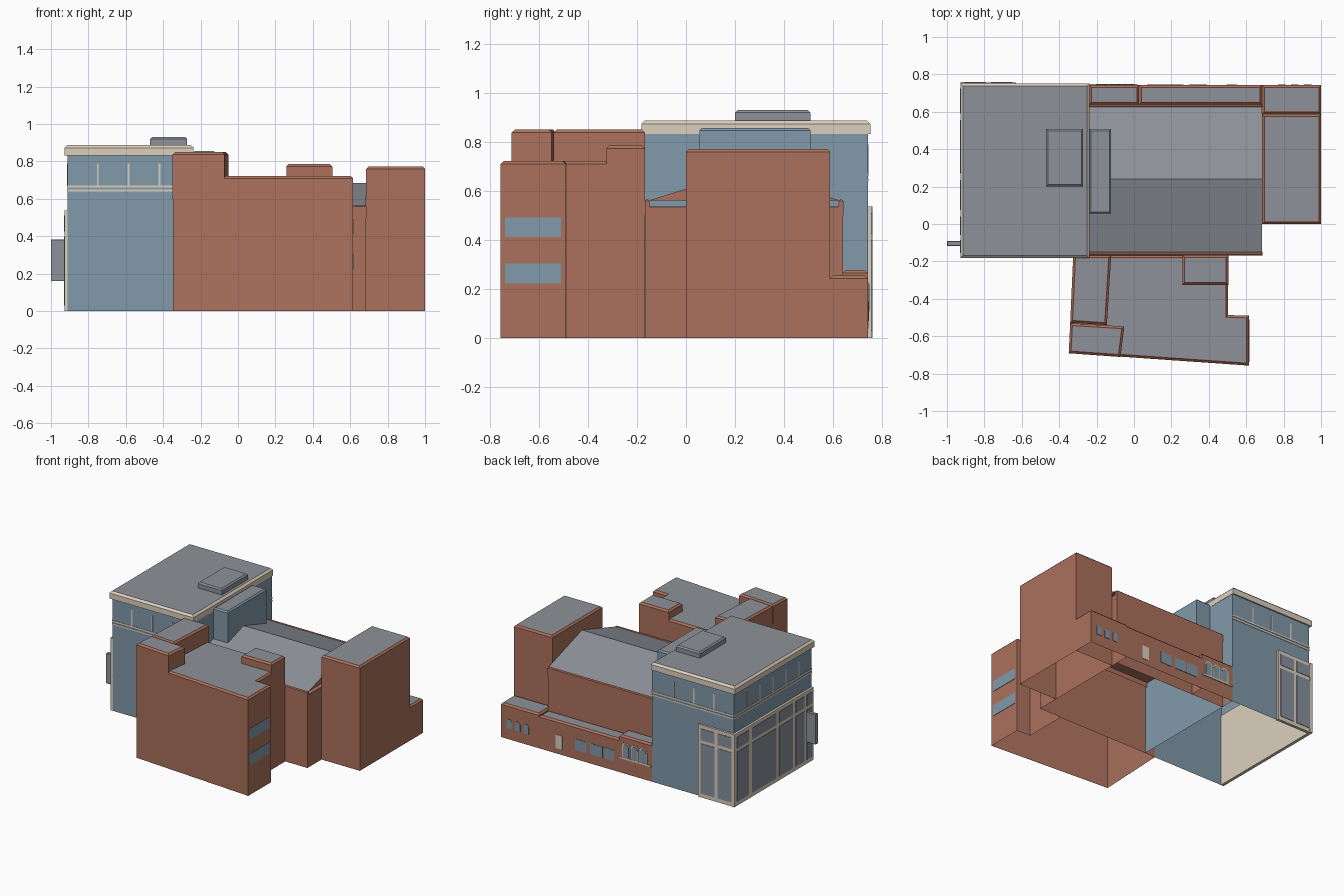
import bpy, bmesh, math

if "Cube" in bpy.data.objects:
    bpy.data.objects.remove(bpy.data.objects["Cube"])


def material(name, r, g, b):
    m = bpy.data.materials.new(name)
    m.diffuse_color = (r, g, b, 1)
    m.use_nodes = True
    m.node_tree.nodes["Principled BSDF"].inputs["Base Color"].default_value = m.diffuse_color
    return m


BRICK = material("brick", 0.41, 0.165, 0.11)
GLASS = material("glass", 0.22, 0.32, 0.40)
PANE = material("pane", 0.24, 0.28, 0.33)
TRIM = material("trim", 0.72, 0.63, 0.52)
ROOF = material("roof", 0.27, 0.29, 0.32)


def finish(name, bm, mats):
    bmesh.ops.recalc_face_normals(bm, faces=bm.faces)
    me = bpy.data.meshes.new(name)
    bm.to_mesh(me)
    bm.free()
    for m in mats:
        me.materials.append(m)
    ob = bpy.data.objects.new(name, me)
    bpy.context.collection.objects.link(ob)
    return ob


def block(name, pts, z0, z1, wall=BRICK, roof=ROOF, bevel=0.012, rim=0.004, closed=False):
    """Extruded footprint with a chamfered cornice and an inset roof."""
    bm = bmesh.new()
    low = [bm.verts.new((x, y, z0)) for x, y in pts]
    high = [bm.verts.new((x, y, z1 - bevel)) for x, y in pts]
    n = len(pts)
    for i in range(n):
        j = (i + 1) % n
        bm.faces.new((low[i], low[j], high[j], high[i]))
    top = bm.faces.new(high)
    if closed:
        bm.faces.new(low[::-1])
    bm.normal_update()
    bmesh.ops.inset_region(bm, faces=[top], thickness=bevel, depth=bevel, use_even_offset=True)
    if rim:
        bmesh.ops.inset_region(bm, faces=[top], thickness=rim, depth=0, use_even_offset=True)
    top.material_index = 1
    return finish(name, bm, [wall, roof])


def rect(x0, x1, y0, y1):
    return [(x0, y0), (x1, y0), (x1, y1), (x0, y1)]


def box(name, x0, x1, y0, y1, z0, z1, mat):
    bm = bmesh.new()
    bmesh.ops.create_cube(bm, size=1)
    for v in bm.verts:
        v.co = (x1 if v.co.x > 0 else x0, y1 if v.co.y > 0 else y0, z1 if v.co.z > 0 else z0)
    return finish(name, bm, [mat])


def extrude_y(name, prof, y0, y1, mat):
    bm = bmesh.new()
    f = bm.faces.new([bm.verts.new((x, y0, z)) for x, z in prof])
    ext = bmesh.ops.extrude_face_region(bm, geom=[f], use_keep_orig=True)["geom"]
    for v in ext:
        if isinstance(v, bmesh.types.BMVert):
            v.co.y = y1
    return finish(name, bm, [mat])


# Glass hall block with overhanging roof slab
box_pts = rect(-0.912, -0.24, -0.17, 0.742)
block("glass_block", box_pts, 0, 0.84, GLASS, GLASS, 0.002, 0)
block("roof_slab", rect(-0.928, -0.238, -0.182, 0.752), 0.832, 0.887, TRIM, ROOF, 0.014, 0, True)
block("rooftop_unit", rect(-0.47, -0.272, 0.2, 0.508), 0.88, 0.93, ROOF, ROOF, 0.01, 0)
block("stair_house", rect(-0.24, -0.122, 0.055, 0.508), 0.53, 0.857, GLASS, ROOF, 0.01, 0)

# Upper window rails and mullions on three sides
E = 0.003
for side, y in (("front", -0.17), ("rear", 0.742)):
    for z in (0.64, 0.661):
        box(side + "_rail", -0.912, -0.24, y - E, y + E, z, z + 0.011, TRIM)
    for x in (-0.75, -0.585, -0.42):
        box(side + "_mullion", x - 0.005, x + 0.005, y - E, y + E, 0.66, 0.79, TRIM)
for z in (0.64, 0.661):
    box("west_rail", -0.912 - E, -0.912 + E, -0.17, 0.742, z, z + 0.011, TRIM)
for i in range(1, 6):
    y = -0.17 + i * 0.152
    box("west_mullion", -0.912 - E, -0.912 + E, y - 0.005, y + 0.005, 0.66, 0.79, TRIM)

# Lower storefront panels with recess-coloured panes
box("west_storefront", -0.928, -0.905, -0.17, 0.76, 0, 0.537, TRIM)
for y0, y1 in ((0.59, 0.725), (0.27, 0.555), (0.075, 0.235), (-0.06, 0.04), (-0.155, -0.085)):
    box("west_pane", -0.931, -0.925, y0, y1, 0.03, 0.4, PANE)
    box("west_transom_pane", -0.931, -0.925, y0, y1, 0.425, 0.51, PANE)
box("rear_storefront", -0.928, -0.63, 0.735, 0.757, 0, 0.537, TRIM)
for x0, x1 in ((-0.91, -0.79), (-0.765, -0.65)):
    box("rear_pane", x0, x1, 0.755, 0.76, 0.03, 0.4, PANE)
    box("rear_transom_pane", x0, x1, 0.755, 0.76, 0.425, 0.51, PANE)

# Projecting blade panel
block("blade_panel", rect(-1.0, -0.925, -0.117, -0.09), 0.16, 0.383, ROOF, ROOF, 0.003, 0, True)

# Central brick hall with parapets and gable roof
block("central_hall", rect(-0.24, 0.685, -0.165, 0.64), 0, 0.537, BRICK, BRICK, 0.002, 0)
for y0, y1 in ((-0.168, -0.148), (0.622, 0.642)):
    block("hall_parapet", rect(-0.24, 0.688, y0, y1), 0.5, 0.565, BRICK, BRICK, 0.006, 0)
bm = bmesh.new()
ends = [[bm.verts.new((x, y, z)) for y, z in ((-0.15, 0.562), (0.24, 0.685), (0.625, 0.562))]
        for x in (-0.24, 0.685)]
a, b = ends
for e in ends:
    bm.faces.new(e)
for i in range(3):
    f = bm.faces.new((a[i], a[(i + 1) % 3], b[(i + 1) % 3], b[i]))
    f.material_index = 1 if i < 2 else 0
finish("gable_roof", bm, [BRICK, ROOF])

# East tower and low rear annexes
block("east_tower", rect(0.685, 1.0, 0.0, 0.587), 0, 0.772)
block("rear_corner_annex", rect(0.685, 1.0, 0.587, 0.742), 0, 0.255)
block("rear_annex_long", rect(0.027, 0.685, 0.638, 0.742), 0, 0.245)
block("rear_annex_arched", rect(-0.24, 0.027, 0.638, 0.742), 0, 0.277)

# Openings on the rear annexes
Y0, Y1 = 0.738, 0.745
for x in (0.93, 0.86, 0.79):
    arc = [(x + 0.02 * math.cos(t * math.pi / 8), 0.13 + 0.02 * math.sin(t * math.pi / 8)) for t in range(9)]
    extrude_y("annex_window", [(x - 0.02, 0.08), (x + 0.02, 0.08)] + arc, Y0, Y1, GLASS)
box("annex_door", 0.495, 0.55, Y0, Y1, 0.04, 0.14, TRIM)
for x0, x1 in ((0.295, 0.39), (0.07, 0.265)):
    box("annex_wide_window", x0, x1, Y0, Y1, 0.07, 0.15, GLASS)
box("annex_window_divider", 0.16, 0.17, Y0, Y1 + 0.002, 0.07, 0.15, BRICK)
for x in (-0.03, -0.1, -0.17):
    for nm, r, mat, d in (("arch_trim", 0.033, TRIM, 0), ("arch_pane", 0.024, GLASS, 0.003)):
        arc = [(x + r * math.cos(t * math.pi / 10), 0.195 + r * math.sin(t * math.pi / 10)) for t in range(11)]
        extrude_y(nm, [(x - r, 0.12), (x + r, 0.12)] + arc, Y0, Y1 + d, mat)
box("arch_sill", -0.235, 0.02, Y0, Y1 + 0.004, 0.108, 0.12, TRIM)

# Front brick building, slightly skewed, with raised roof blocks
block("front_building", [(-0.348, -0.69), (0.614, -0.757), (0.614, -0.49), (0.503, -0.487),
                         (0.503, -0.168), (-0.325, -0.168)], 0, 0.722)
block("front_corner_block", [(-0.349, -0.691), (-0.072, -0.711), (-0.052, -0.548), (-0.341, -0.53)], 0.6, 0.85)
block("front_west_block", [(-0.341, -0.527), (-0.145, -0.541), (-0.122, -0.168), (-0.325, -0.168)], 0.6, 0.85)
block("front_east_block", [(0.258, -0.325), (0.504, -0.325), (0.504, -0.167), (0.258, -0.167)], 0.6, 0.785)
for z0, z1 in ((0.222, 0.305), (0.412, 0.493)):
    box("front_building_window", 0.61, 0.617, -0.738, -0.51, z0, z1, GLASS)
